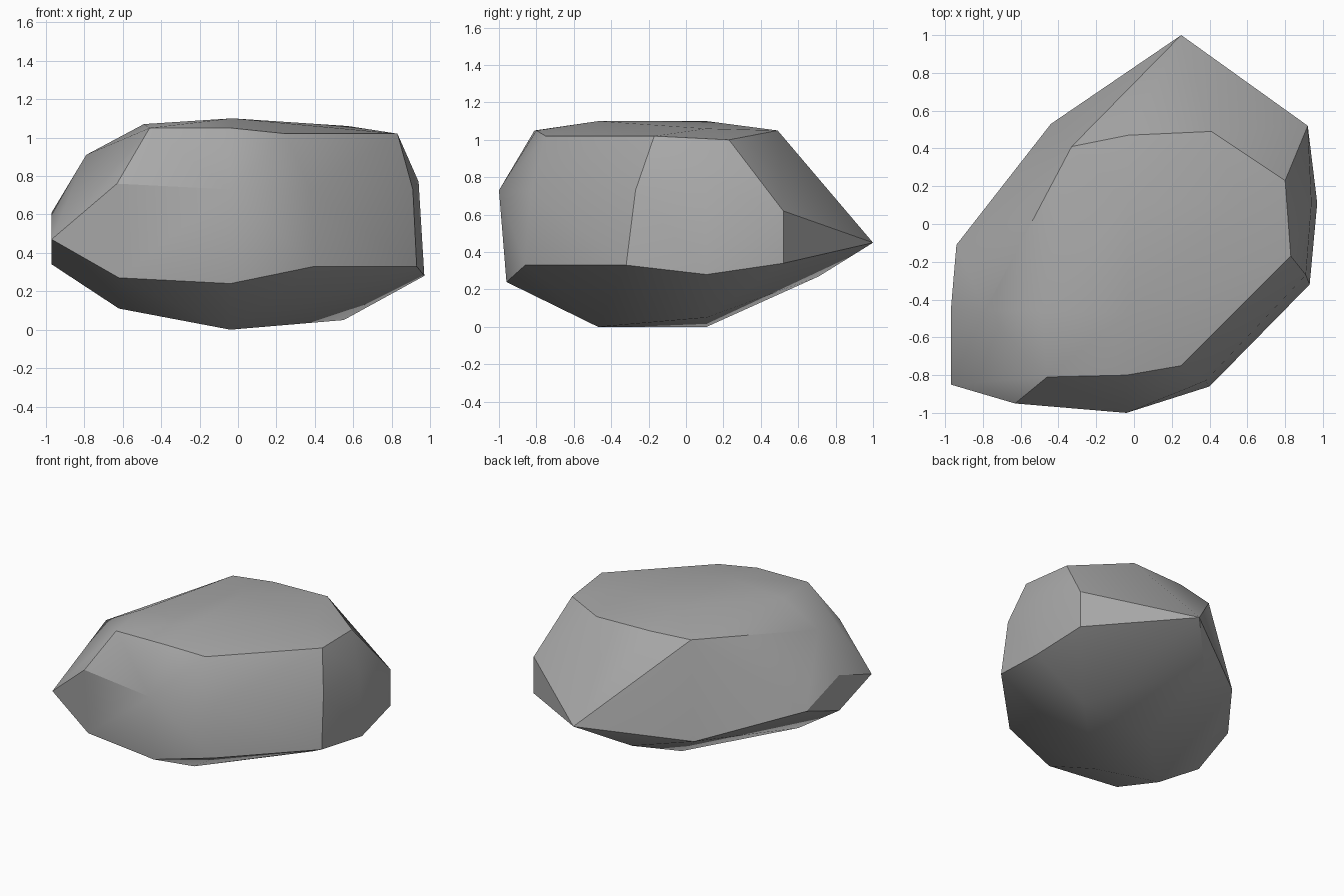
import bpy
import bmesh
import math

default_cube = bpy.data.objects.get("Cube")
if default_cube:
    bpy.data.objects.remove(default_cube, do_unlink=True)


def make_material(name, colour):
    material = bpy.data.materials.new(name)
    material.use_nodes = True
    material.diffuse_color = colour
    shader = material.node_tree.nodes["Principled BSDF"]
    shader.inputs["Base Color"].default_value = colour
    shader.inputs["Roughness"].default_value = .9
    return material


def build_boulder(name, tiers, material):
    """Wrap the chiselled corner points of every tier in one faceted skin."""
    bm = bmesh.new()
    for tier in tiers:
        for corner in tier:
            bm.verts.new(corner)
    bmesh.ops.convex_hull(bm, input=bm.verts[:], use_existing_faces=False)
    loose = [vert for vert in bm.verts if not vert.link_faces]
    bmesh.ops.delete(bm, geom=loose, context="VERTS")
    bmesh.ops.recalc_face_normals(bm, faces=bm.faces[:])
    mesh = bpy.data.meshes.new(name)
    bm.to_mesh(mesh)
    bm.free()
    mesh.materials.append(material)
    boulder = bpy.data.objects.new(name, mesh)
    bpy.context.scene.collection.objects.link(boulder)
    return boulder


# Underside: shallow keel the stone rests on
underside = [
    (-.04, -.47, 0), (-.04, .11, 0), (.55, .11, .05),
    (-.62, -.47, .11), (-.04, .71, .27),
]

# Lower rim: sharp break between the sides and the underside
lower_rim = [
    (-.97, -.46, .34), (-.62, -.92, .27), (-.04, -.96, .24),
    (.4, -.86, .33), (.93, -.32, .33), (.97, .11, .28),
    (.92, .52, .34), (.25, 1, .45), (-.44, .53, .34),
    (-.94, -.11, .46), (-.97, -.85, .47),
]

# Girdle: middle bulge of the sides
girdle = [
    (-.97, -.46, .61), (-.63, -.95, .76), (-.04, -1, .73),
    (.38, -.83, .72), (.91, -.27, .73), (.94, .11, .77),
    (.92, .52, .62), (-.79, -.46, .91),
]

# Upper rim: edge of the worn top
upper_rim = [
    (-.46, -.81, 1.05), (-.04, -.8, 1.05), (.25, -.75, 1.02),
    (.83, -.17, 1.02), (.8, .23, 1), (.41, .49, 1.05),
    (-.03, .47, 1.05), (-.33, .41, 1.04),
]

# Crown: nearly flat top
crown = [
    (-.49, -.46, 1.07), (-.03, -.47, 1.1), (-.03, .11, 1.1), (.57, .11, 1.06),
]

stone_grey = make_material("stone grey", (.4, .4, .4, 1))
boulder = build_boulder(
    "boulder", [underside, lower_rim, girdle, upper_rim, crown], stone_grey)

# Soft facets with crisp main breaks
bpy.ops.object.select_all(action="DESELECT")
boulder.select_set(True)
bpy.context.view_layer.objects.active = boulder
bpy.ops.object.shade_smooth_by_angle(angle=math.radians(30))
